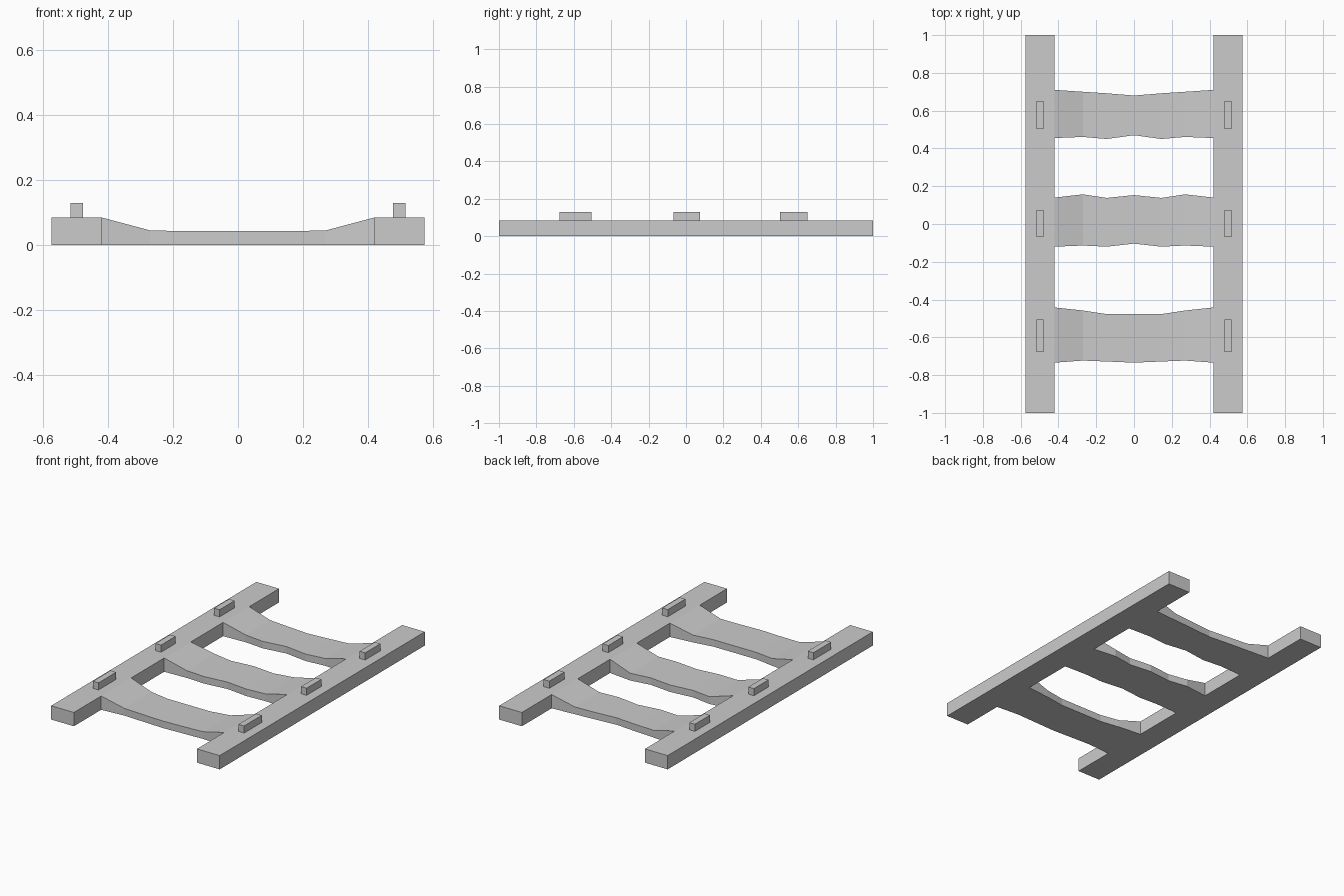
import bpy

if "Cube" in bpy.data.objects:
    bpy.data.objects.remove(bpy.data.objects["Cube"])


def make_object(name, verts, faces):
    mesh = bpy.data.meshes.new(name)
    mesh.from_pydata(verts, [], faces)
    mesh.update()
    obj = bpy.data.objects.new(name, mesh)
    bpy.context.collection.objects.link(obj)
    return obj


def box(name, x0, x1, y0, y1, z0, z1):
    verts = [(x, y, z) for z in (z0, z1)
             for x, y in ((x0, y0), (x1, y0), (x1, y1), (x0, y1))]
    faces = [(3, 2, 1, 0), (4, 5, 6, 7)]
    faces += [(i, (i + 1) % 4, (i + 1) % 4 + 4, i + 4) for i in range(4)]
    return make_object(name, verts, faces)


HALF_X = (0.42, 0.27, 0.145, 0.0)      # plank stations, rail to centre
HALF_Z = (0.085, 0.045, 0.043, 0.043)  # sagging top surface


def mirrored(values, sign=1):
    return list(values) + [sign * v for v in values[-2::-1]]


def plank(name, front, back):
    # Loft four-point sections across the width
    xs = [-x for x in mirrored(HALF_X, -1)]
    verts = []
    for x, z, y0, y1 in zip(xs, mirrored(HALF_Z), mirrored(front), mirrored(back)):
        verts += [(x, y0, 0), (x, y1, 0), (x, y1, z), (x, y0, z)]
    n = len(xs)
    faces = [(0, 3, 2, 1), tuple(4 * (n - 1) + k for k in range(4))]
    for i in range(n - 1):
        a, b = 4 * i, 4 * i + 4
        for k in range(4):
            m = (k + 1) % 4
            faces.append((a + k, a + m, b + m, b + k))
    return make_object(name, verts, faces)


# Worn cross planks: front and back edge, from rail to centre
plank("front_plank", (-0.734, -0.723, -0.728, -0.734), (-0.442, -0.458, -0.477, -0.477))
plank("middle_plank", (-0.12, -0.114, -0.12, -0.104), (0.14, 0.157, 0.138, 0.153))
plank("back_plank", (0.455, 0.461, 0.45, 0.47), (0.71, 0.70, 0.692, 0.68))

# Side rails and the raised pegs on them
PEGS = {"front": (-0.677, -0.505), "middle": (-0.068, 0.075), "back": (0.503, 0.65)}
for side, s in (("left", -1), ("right", 1)):
    x0, x1 = sorted((s * 0.42, s * 0.575))
    box(side + "_rail", x0, x1, -1, 1, 0, 0.085)
    x0, x1 = sorted((s * 0.478, s * 0.516))
    for row, (y0, y1) in PEGS.items():
        box(f"{side}_{row}_peg", x0, x1, y0, y1, 0.085, 0.129)
